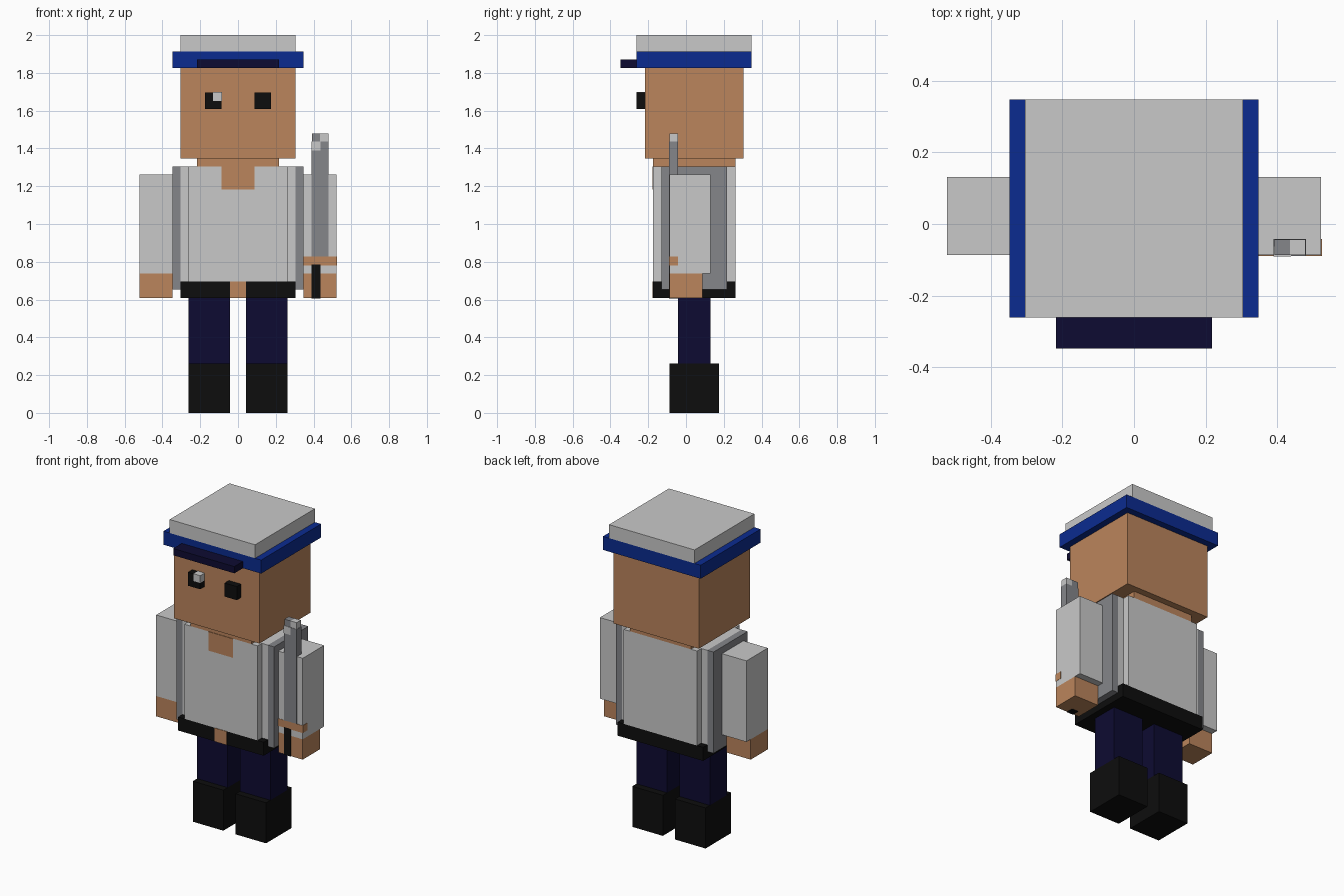
import bpy
import bmesh

if "Cube" in bpy.data.objects:
    bpy.data.objects.remove(bpy.data.objects["Cube"], do_unlink=True)

U = 2 / 46  # one block of the model


def linear(v):
    v /= 255
    return v / 12.92 if v <= 0.04 else ((v + 0.055) / 1.055) ** 2.4


def material(name, *rgb):
    mat = bpy.data.materials.new(name)
    color = [linear(v) for v in rgb] + [1]
    mat.use_nodes = True
    mat.diffuse_color = color
    mat.node_tree.nodes["Principled BSDF"].inputs["Base Color"].default_value = color
    return mat


light = material("light grey", 201, 201, 201)
grey = material("steel grey", 133, 134, 138)
skin = material("skin", 187, 133, 92)
navy = material("navy", 13, 11, 50)
blue = material("blue", 11, 43, 144)
black = material("black", 13, 13, 13)


def box(name, mat, x, y, z, grow=0.0):
    """Box from ranges in blocks, optionally enlarged a hair to sit proud."""
    bm = bmesh.new()
    bmesh.ops.create_cube(bm, size=1)
    for v in bm.verts:
        for i, (lo, hi) in enumerate((x, y, z)):
            v.co[i] = (hi * U + grow) if v.co[i] > 0 else (lo * U - grow)
    mesh = bpy.data.meshes.new(name)
    bm.to_mesh(mesh)
    bm.free()
    mesh.materials.append(mat)
    obj = bpy.data.objects.new(name, mesh)
    bpy.context.collection.objects.link(obj)
    return obj


def pair(name, mat, x, y, z):
    box("left_" + name, mat, x, y, z)
    box("right_" + name, mat, (-x[1], -x[0]), y, z)


# Legs and boots
pair("boot", black, (1, 6), (-2, 4), (0, 6))
pair("leg", navy, (1, 6), (-1, 3), (6, 14))

# Belt and buckle
box("belt", black, (-7, 7), (-4, 6), (14, 16))
box("buckle", skin, (-1, 1), (-4.08, -3.9), (14, 16))

# Stepped torso with darker side panels
box("torso", light, (-6, 6), (-4, 6), (16, 30))
pair("torso_step", light, (6, 7), (-3, 5), (16, 30))
pair("side_panel", grey, (7, 8), (-3, 5), (15, 30))
box("open_collar", skin, (-2, 2), (-4.08, -3.9), (27.2, 30))

# Arms and hands
pair("sleeve", light, (8, 12), (-2, 3), (17, 29))
pair("hand", skin, (8, 12), (-2, 2), (14, 17))

# Neck, head and eyes
box("neck", skin, (-5, 5), (-4, 6), (30, 31))
box("head", skin, (-7, 7), (-5, 7), (31, 42))
pair("eye", black, (2, 4), (-6, -5), (37, 39))
box("eye_glint", light, (-3, -2), (-6, -5), (38, 39), 0.002)

# Cap
box("cap_band", blue, (-8, 8), (-6, 8), (42, 44))
box("cap_top", light, (-7, 7), (-6, 8), (44, 46))
box("cap_visor", navy, (-5, 5), (-8, -6), (42, 43))

# Sword held in the left hand
box("sword_handle", black, (9, 10), (-2, -1), (14, 18), 0.002)
box("sword_guard", skin, (8, 12), (-2, -1), (18, 19), 0.002)
box("sword_blade", grey, (9, 11), (-2, -1), (19, 33), 0.002)
box("sword_tip_dark", grey, (9, 10), (-2, -1), (33, 34))
box("sword_tip_light", light, (10, 11), (-2, -1), (33, 34))
box("sword_shine", light, (9, 10), (-2, -1.5), (32, 33), 0.003)
